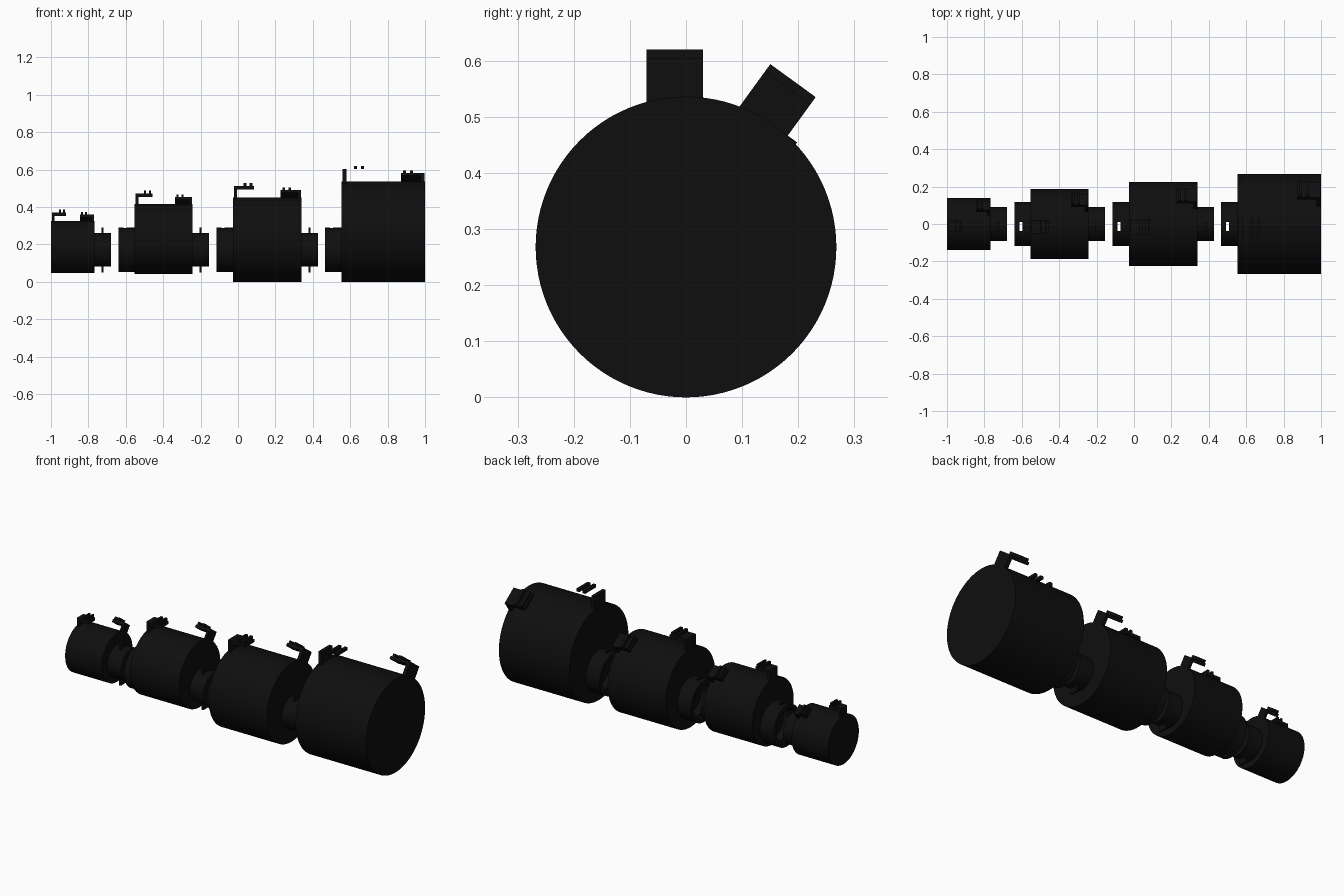
import bpy
import bmesh
from math import radians
from mathutils import Matrix, Vector

cube = bpy.data.objects.get("Cube")
if cube:
    bpy.data.objects.remove(cube, do_unlink=True)

# Single near-black finish
black = bpy.data.materials.new("matte_black")
black.use_nodes = True
colour = (0.0045, 0.0045, 0.0045, 1)
black.diffuse_color = colour
black.node_tree.nodes["Principled BSDF"].inputs["Base Color"].default_value = colour

ALONG_X = Matrix.Rotation(radians(90), 4, 'Y')
JOINT_Z = 0.171


def finish(name, bm, smooth=False):
    bmesh.ops.recalc_face_normals(bm, faces=bm.faces)
    mesh = bpy.data.meshes.new(name)
    bm.to_mesh(mesh)
    bm.free()
    mesh.materials.append(black)
    obj = bpy.data.objects.new(name, mesh)
    bpy.context.collection.objects.link(obj)
    bpy.ops.object.select_all(action='DESELECT')
    obj.select_set(True)
    bpy.context.view_layer.objects.active = obj
    if smooth:
        bpy.ops.object.shade_smooth_by_angle(angle=radians(30))
    return obj


def add_box(bm, x, y, z, turn=Matrix()):
    lo = Vector((min(x), min(y), min(z)))
    hi = Vector((max(x), max(y), max(z)))
    place = Matrix.Translation((lo + hi) / 2) @ Matrix.Diagonal((*(hi - lo), 1))
    bmesh.ops.create_cube(bm, size=1, matrix=turn @ place)


def cylinder(name, x0, x1, radius, z):
    bm = bmesh.new()
    place = Matrix.Translation(((x0 + x1) / 2, 0, z)) @ ALONG_X
    bmesh.ops.create_cone(bm, cap_ends=True, segments=96, radius1=radius,
                          radius2=radius, depth=x1 - x0, matrix=place)
    return finish(name, bm, True)


def cut(target, cutter):
    mod = target.modifiers.new("cut", 'BOOLEAN')
    mod.operation = 'DIFFERENCE'
    mod.solver = 'EXACT'
    mod.object = cutter
    bpy.ops.object.select_all(action='DESELECT')
    bpy.context.view_layer.objects.active = target
    target.select_set(True)
    bpy.ops.object.modifier_apply(modifier=mod.name)
    bpy.data.objects.remove(cutter, do_unlink=True)


def socket(name, x0, x1):
    # Open tube with a slot through its top and bottom walls
    tube = cylinder(name, x0, x1, 0.118, JOINT_Z)
    cut(tube, cylinder("bore_cutter", x0 - 0.02, x1 - 0.001, 0.095, JOINT_Z))
    bm = bmesh.new()
    add_box(bm, (x0 + 0.027, x0 + 0.043), (-0.037, 0.01), (0, 0.4))
    cut(tube, finish("slot_cutter", bm))
    bpy.ops.object.shade_smooth_by_angle(angle=radians(30))


def clip(name, x, side, length, radius, z, rise, scale, tilt, plate=True):
    # Upright post, overhanging plate and two ribs, turned around the body axis
    bm = bmesh.new()
    turn = Matrix.Translation((0, 0, z)) @ Matrix.Rotation(radians(-tilt), 4, 'X')
    y = (-0.07 * scale, 0.03 * scale)
    top = radius + rise - 0.016

    def piece(a, b, low, high):
        add_box(bm, (x + side * a, x + side * b), y, (low, high), turn)

    piece(0, 0.018 * scale + 0.002, radius - 0.02, top)
    if plate:
        piece(0, length, top - 0.017, top)
    for start in (0.48, 0.78):
        piece(start * length, (start + 0.14) * length, top - 0.001, radius + rise)
    finish(name, bm)


# name, body start, body end, radius, axis height, clip length, rise, scale
SEGMENTS = [
    ("first", -1.0, -0.767, 0.139, 0.187, 0.075, 0.060, 0.58),
    ("second", -0.553, -0.243, 0.187, 0.230, 0.090, 0.070, 0.72),
    ("third", -0.028, 0.340, 0.225, 0.225, 0.108, 0.077, 0.85),
    ("fourth", 0.553, 1.0, 0.268, 0.268, 0.125, 0.084, 1.0),
]

for i, (name, x0, x1, r, z, length, rise, scale) in enumerate(SEGMENTS):
    last = i == len(SEGMENTS) - 1
    cylinder(name + "_body", x0, x1, r, z)

    # Female joint on the left end
    if i > 0:
        socket(name + "_socket", x0 - 0.087, x0 + 0.001)

    # Male joint with locking pin on the right end
    if not last:
        cylinder(name + "_collar", x1 - 0.001, x1 + 0.088, 0.09, JOINT_Z)
        bm = bmesh.new()
        add_box(bm, (x1 + 0.036, x1 + 0.048), (-0.035, 0.01),
                (JOINT_Z - 0.12, JOINT_Z + 0.12))
        finish(name + "_locking_pin", bm)

    clip(name + "_upper_clip", x0 + 0.006, 1, length, r, z, rise, scale, 0, not last)
    clip(name + "_side_clip", x1 - 0.004, -1, length, r, z, rise, scale, 36)
